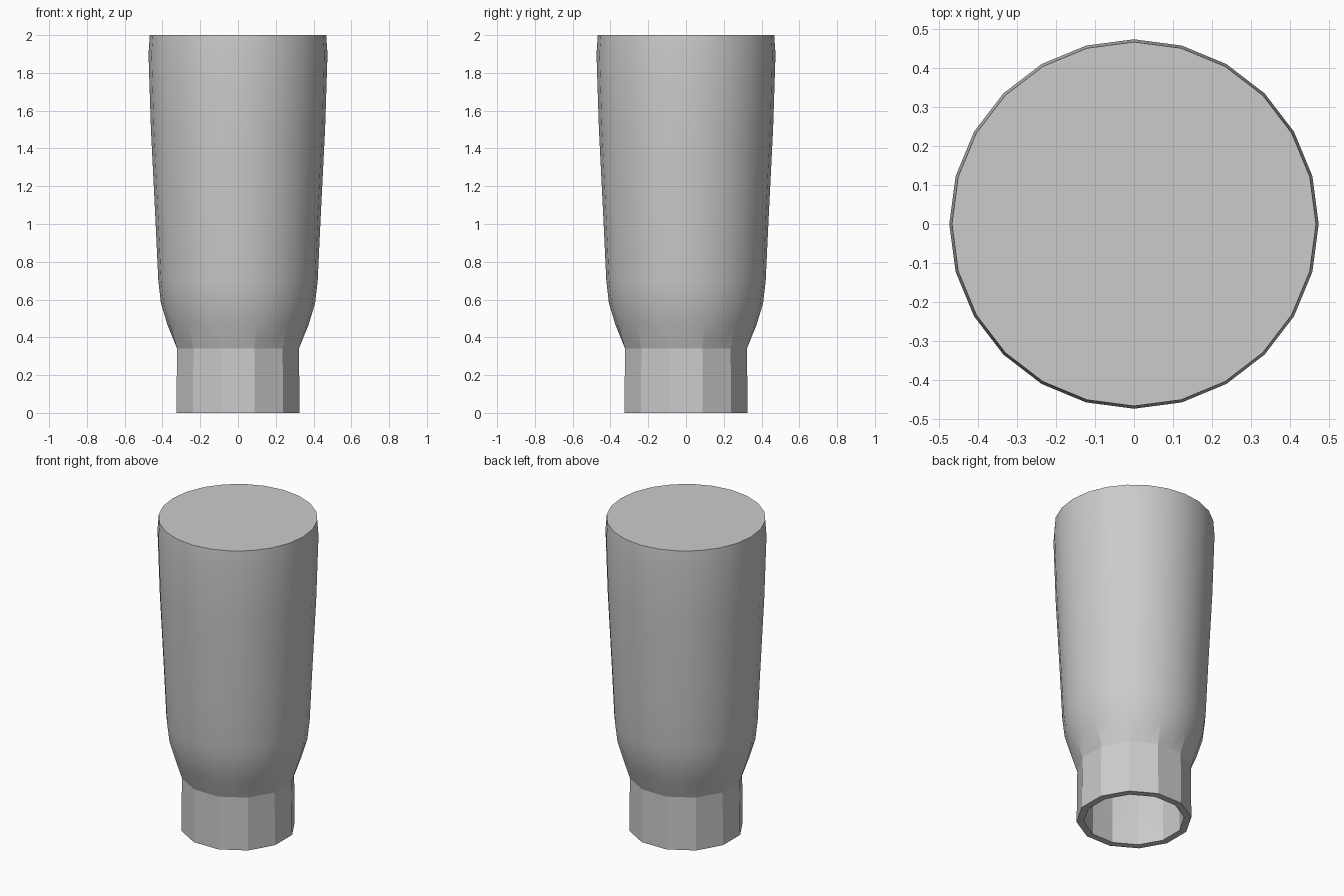
import bpy, bmesh, math

if "Cube" in bpy.data.objects:
    bpy.data.objects.remove(bpy.data.objects["Cube"])

SIDES = 24


def ring(bm, r, z, faceted=False):
    """Ring of vertices; a faceted ring lies on a 12-sided polygon."""
    verts = []
    for i in range(SIDES):
        a = 2 * math.pi * i / SIDES + math.pi / 12
        k = math.cos(math.pi / 12) if faceted and i % 2 else 1.0
        verts.append(bm.verts.new((r * k * math.cos(a), r * k * math.sin(a), z)))
    return verts


# profile: radius, height, faceted; starts inside the closed top, ends at outer top
profile = [
    # inner cavity
    (0.43, 1.95, False), (0.425, 1.5, False), (0.395, 0.9, False),
    (0.37, 0.6, False), (0.295, 0.36, True), (0.295, 0.0, True),
    # neck
    (0.338, 0.0, True), (0.334, 0.34, True),
    # flared shoulder
    (0.375, 0.47, False), (0.408, 0.58, False), (0.422, 0.70, False),
    # tapered body
    (0.436, 1.0, False), (0.461, 1.5, False), (0.474, 1.9, False),
    (0.467, 2.0, False),
]

bm = bmesh.new()
rings = [ring(bm, *p) for p in profile]
for a, b in zip(rings, rings[1:]):
    for i in range(SIDES):
        j = (i + 1) % SIDES
        bm.faces.new((a[i], a[j], b[j], b[i]))
# cavity end and closed top
bm.faces.new(rings[0])
bm.faces.new(rings[-1])
bmesh.ops.recalc_face_normals(bm, faces=bm.faces[:])

mesh = bpy.data.meshes.new("hollow_body")
bm.to_mesh(mesh)
bm.free()
body = bpy.data.objects.new("hollow_body", mesh)
bpy.context.collection.objects.link(body)
bpy.context.view_layer.objects.active = body
body.select_set(True)
bpy.ops.object.shade_smooth_by_angle(angle=math.radians(20))
